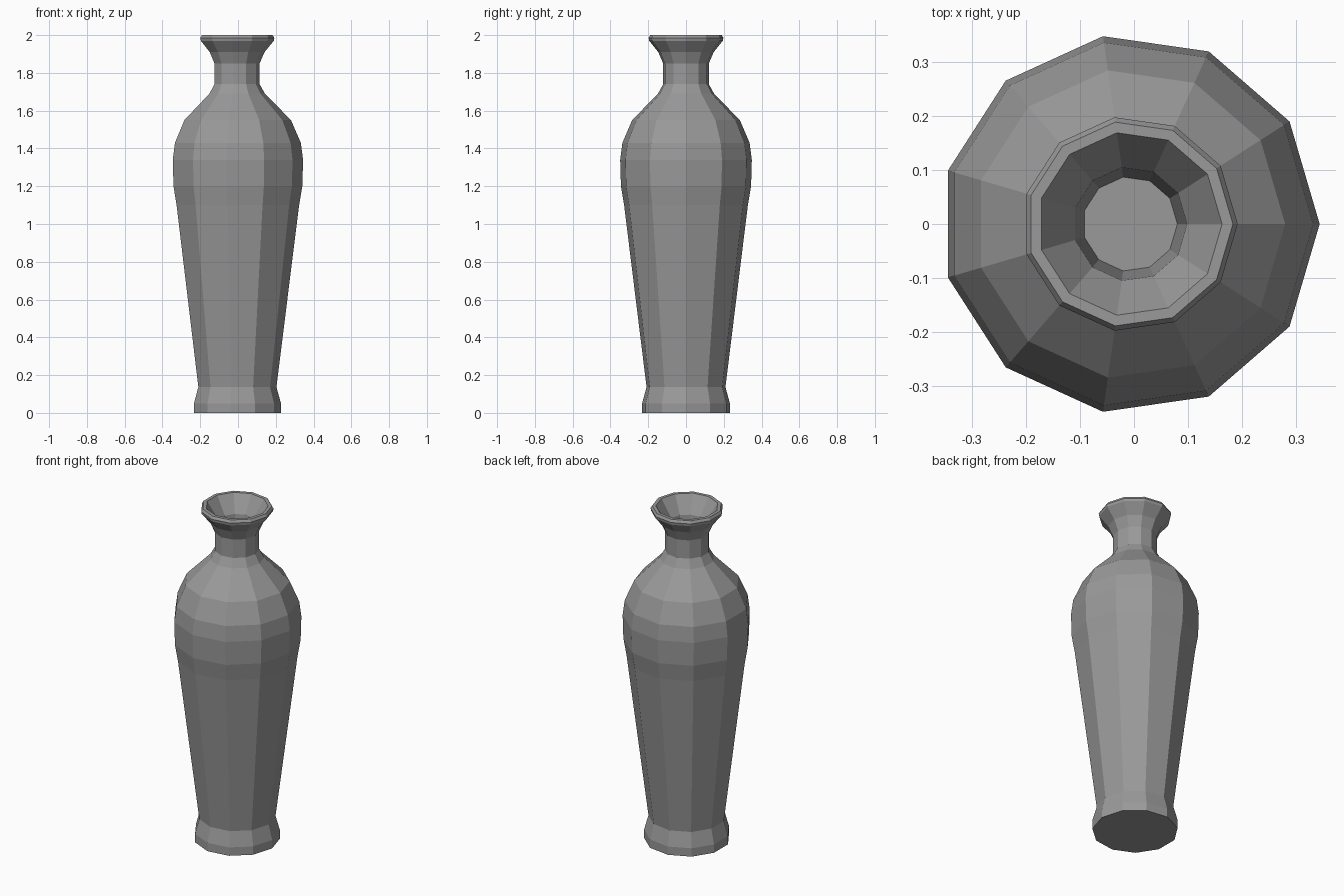
import bpy
import bmesh
from math import cos, sin, tau

cube = bpy.data.objects.get("Cube")
if cube:
    bpy.data.objects.remove(cube, do_unlink=True)

SIDES = 11
CENTRE_X = -0.0075

# Profile as (radius, height): foot, body, shoulder, neck, lip, then inside the mouth
PROFILE = [
    (0.235, 0.0), (0.235, 0.05), (0.211, 0.137),
    (0.331, 1.10), (0.348, 1.20), (0.352, 1.34), (0.340, 1.43), (0.288, 1.55),
    (0.150, 1.69), (0.122, 1.74), (0.122, 1.85), (0.148, 1.91),
    (0.197, 1.97), (0.200, 1.985), (0.191, 2.0),
    (0.171, 2.0), (0.106, 1.90), (0.088, 1.72),
]


def make_material(name, colour):
    mat = bpy.data.materials.new(name)
    mat.use_nodes = True
    mat.diffuse_color = colour
    mat.node_tree.nodes["Principled BSDF"].inputs["Base Color"].default_value = colour
    return mat


def lathe(name, profile, material):
    bm = bmesh.new()
    rings = []
    for radius, z in profile:
        angles = [tau * i / SIDES for i in range(SIDES)]
        rings.append([bm.verts.new((CENTRE_X + radius * cos(a), radius * sin(a), z))
                      for a in angles])
    for low, high in zip(rings, rings[1:]):
        for i in range(SIDES):
            j = (i + 1) % SIDES
            bm.faces.new((low[i], low[j], high[j], high[i]))
    # Underside and the floor inside the neck
    bm.faces.new(rings[0][::-1])
    bm.faces.new(rings[-1])
    mesh = bpy.data.meshes.new(name)
    bm.to_mesh(mesh)
    bm.free()
    mesh.materials.append(material)
    obj = bpy.data.objects.new(name, mesh)
    bpy.context.collection.objects.link(obj)
    return obj


lathe("vase", PROFILE, make_material("grey clay", (0.32, 0.32, 0.32, 1.0)))
